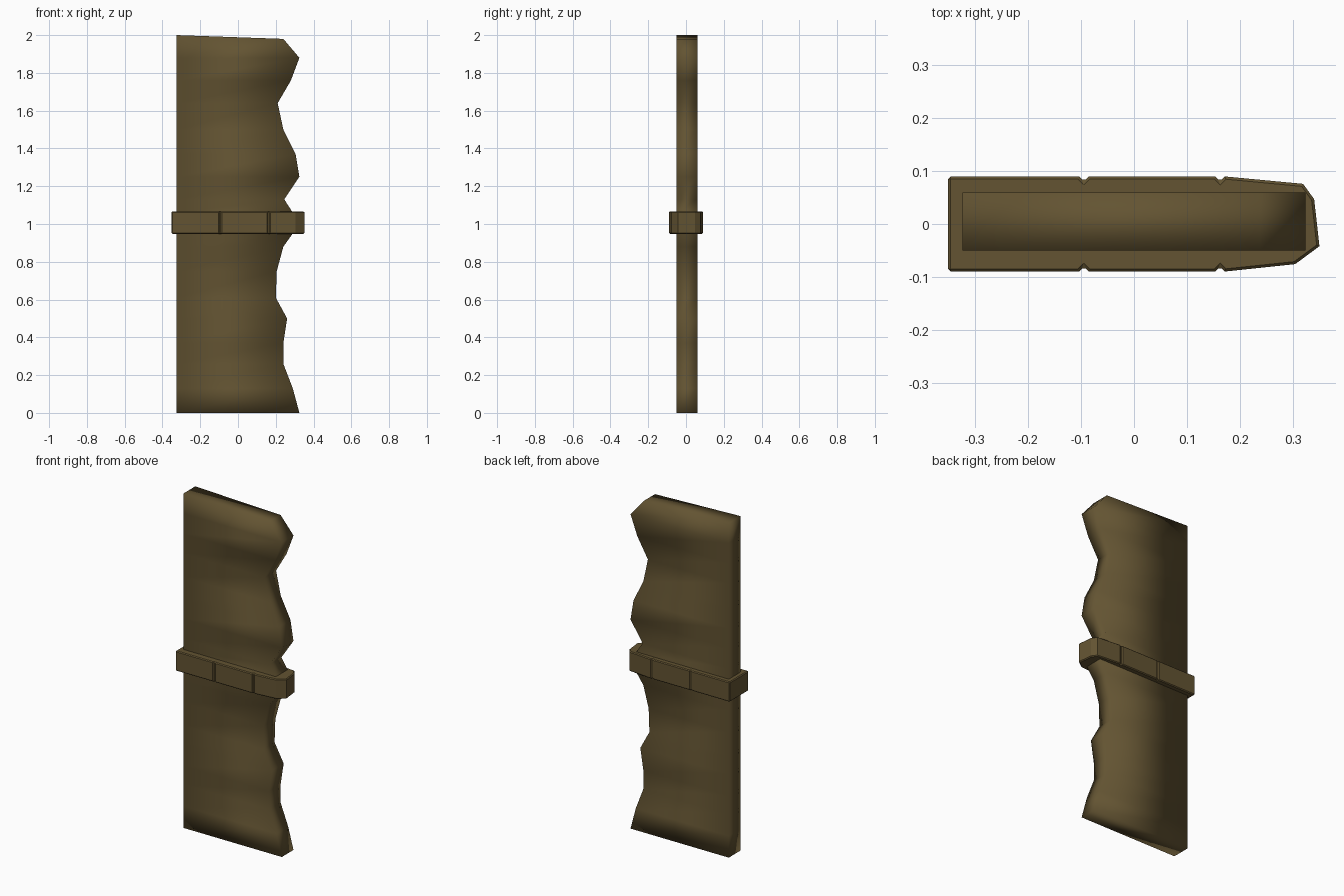
import bpy
import bmesh
import math

cube = bpy.data.objects.get("Cube")
if cube:
    bpy.data.objects.remove(cube)

wood = bpy.data.materials.new("aged_brown")
wood.use_nodes = True
colour = (0.125, 0.088, 0.032, 1)
wood.diffuse_color = colour
wood.node_tree.nodes["Principled BSDF"].inputs["Base Color"].default_value = colour


def make_object(name, bm):
    bmesh.ops.recalc_face_normals(bm, faces=bm.faces)
    mesh = bpy.data.meshes.new(name)
    bm.to_mesh(mesh)
    bm.free()
    mesh.materials.append(wood)
    obj = bpy.data.objects.new(name, mesh)
    bpy.context.collection.objects.link(obj)
    return obj


# Plank with a straight left edge and a broken right edge
LEFT, FRONT, BACK = -0.325, -0.05, 0.06
broken_edge = [(0.325, 0), (0.29, 0.13), (0.24, 0.26), (0.24, 0.37), (0.26, 0.5),
               (0.2, 0.61), (0.205, 0.75), (0.24, 0.88), (0.29, 0.95), (0.29, 1.06),
               (0.245, 1.13), (0.325, 1.25), (0.305, 1.37), (0.24, 1.5), (0.21, 1.64),
               (0.28, 1.76), (0.325, 1.88), (0.24, 1.98)]
bm = bmesh.new()
rows = []
for x, z in broken_edge:
    left_z = 2 if z == broken_edge[-1][1] else z
    rows.append([bm.verts.new(p) for p in ((LEFT, FRONT, left_z), (x, FRONT, z),
                                           (x, BACK, z), (LEFT, BACK, left_z))])
for low, high in zip(rows, rows[1:]):
    for i in range(4):
        j = (i + 1) % 4
        bm.faces.new((low[i], low[j], high[j], high[i]))
bm.faces.new(rows[0])
bm.faces.new(rows[-1])
plank = make_object("broken_plank", bm)
plank.data.shade_smooth()

# Band around the middle, with shallow notches between its segments
HALF, NOTCH, DEPTH = 0.09, 0.009, 0.009
seams = [-0.095, 0.163]


def notched_side(y):
    points = []
    for s in seams:
        points += [(s - NOTCH, y), (s, y - math.copysign(DEPTH, y)), (s + NOTCH, y)]
    return points


worn_end = [(0.305, -0.076), (0.351, -0.042), (0.341, 0.047), (0.32, 0.076)]
outline = ([(-0.352, -HALF)] + notched_side(-HALF) + worn_end
           + notched_side(HALF)[::-1] + [(-0.352, HALF)])
bm = bmesh.new()
base = bm.faces.new([bm.verts.new((x, y, 0.948)) for x, y in outline])
top = bmesh.ops.extrude_face_region(bm, geom=[base])["geom"]
bmesh.ops.translate(bm, vec=(0, 0, 0.119),
                    verts=[v for v in top if isinstance(v, bmesh.types.BMVert)])
band = make_object("middle_band", bm)
bevel = band.modifiers.new("worn_edges", 'BEVEL')
bevel.width = 0.005
bevel.segments = 1
bevel.limit_method = 'ANGLE'
bevel.angle_limit = math.radians(60)
